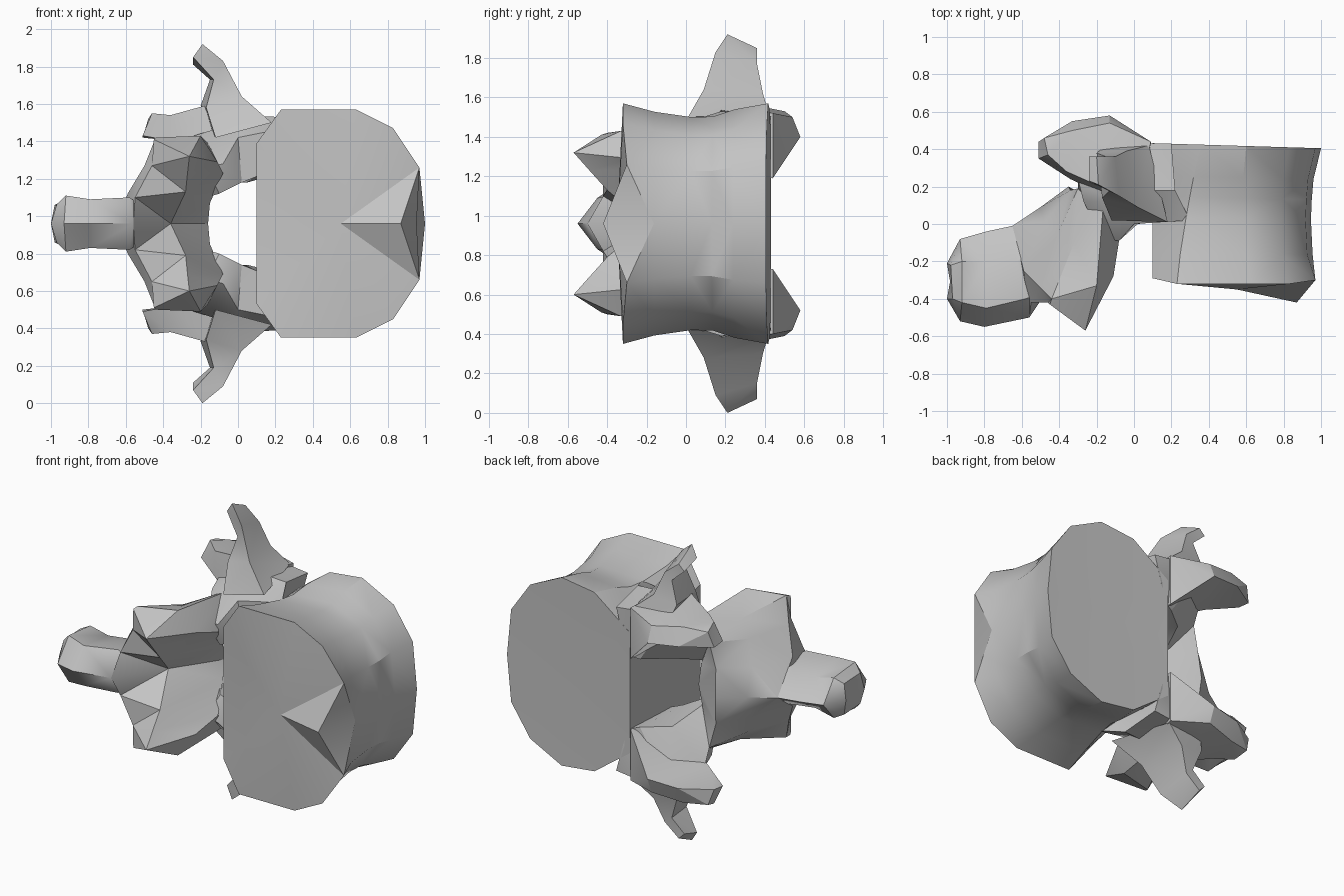
import bpy, bmesh, math
from mathutils import Vector

MID = 0.96  # height of the symmetry plane

cube = bpy.data.objects.get("Cube")
if cube:
    bpy.data.objects.remove(cube, do_unlink=True)

bone = bpy.data.materials.new("bone_grey")
bone.use_nodes = True
bone.diffuse_color = (0.55, 0.55, 0.55, 1)
bone.node_tree.nodes["Principled BSDF"].inputs["Base Color"].default_value = (0.55, 0.55, 0.55, 1)


def loft(name, sections, mirror=False, tips=(None, None), angle=30):
    """Skin equal sections; close each end with a fan round its tip or centre."""
    bm = bmesh.new()
    rings = [[bm.verts.new(p) for p in s] for s in sections]
    n = len(rings[0])
    for a, b in zip(rings, rings[1:]):
        for i in range(n):
            j = (i + 1) % n
            bm.faces.new((a[i], a[j], b[j], b[i]))
    for ring, tip in zip((rings[0], rings[-1]), tips):
        centre = sum((v.co for v in ring), Vector()) / n
        hub = bm.verts.new(tip or centre)
        for i in range(n):
            bm.faces.new((ring[i], ring[(i + 1) % n], hub))
    bmesh.ops.triangulate(bm, faces=[f for f in bm.faces if len(f.verts) > 3])
    bmesh.ops.recalc_face_normals(bm, faces=bm.faces)
    mesh = bpy.data.meshes.new(name)
    bm.to_mesh(mesh)
    bm.free()
    mesh.materials.append(bone)
    ob = bpy.data.objects.new(name, mesh)
    ob.location.z = MID
    bpy.context.collection.objects.link(ob)
    bpy.ops.object.select_all(action='DESELECT')
    ob.select_set(True)
    bpy.context.view_layer.objects.active = ob
    bpy.ops.object.shade_smooth_by_angle(angle=math.radians(angle))
    if mirror:
        mod = ob.modifiers.new("mirror", 'MIRROR')
        mod.use_axis = (False, False, True)
        mod.use_mirror_merge = False


def flip(points):
    return [(x, y, -z) for x, y, z in points]


def whole(half):
    """Complete a half section whose first and last points lie on the plane."""
    return half + flip(half[-2:0:-1])


# Vertebral body: waisted drum along y, its back rim rounder than its front
front = [(.1, 0), (.1, .43), (.23, .61), (.63, .61), (.83, .51), (.97, .3), (1, 0)]
back = [(.1, 0), (.1, .39), (.36, .58), (.6, .61), (.83, .5), (.97, .3), (1, 0)]
front_y = [-.29, -.29, -.32, -.32, -.32, -.3, -.42]
rim = [(x, y, z) for (x, z), y in zip(front, front_y)]
rim[-1] = (.87, -.42, 0)
body = [whole(rim)]
for y, sx, sz in ((-.16, .95, .93), (.03, .94, .885), (.14, .945, .89), (.25, .955, .95), (.42, 1, 1)):
    t = (y + .3) / .72
    ring = [Vector(a).lerp(Vector(b), t) for a, b in zip(front, back)]
    slope = .03 * t
    body.append(whole([(.1 + (p.x - .1) * sx, y + slope * (.5 - p.x), p.y * sz) for p in ring]))
loft("vertebral_body", body, tips=((.55, -.35, 0), (.55, .41, 0)))

# Spinous process
loft("spinous_process", [whole(s) for s in (
    [(-1, -.21, 0), (-.98, -.22, .1), (-.97, -.4, .1), (-1, -.4, 0)],
    [(-.93, -.08, 0), (-.92, -.2, .13), (-.92, -.42, .15), (-.93, -.52, 0)],
    [(-.79, -.04, 0), (-.79, -.2, .1), (-.79, -.45, .13), (-.8, -.55, 0)],
    [(-.65, -.01, 0), (-.63, -.2, .12), (-.58, -.4, .14), (-.56, -.5, 0)],
    [(-.5, .07, 0), (-.53, -.15, .12), (-.52, -.38, .1), (-.5, -.38, 0)])], angle=35)

# Arch: ridged behind, grooved below, ending in the lower articular processes
arch = [
    [(-.35, .2, 0), (-.5, .09, 0), (-.65, -.01, 0), (-.56, -.5, 0), (-.36, -.2, 0), (-.16, .1, 0)],
    [(-.34, .18, .18), (-.48, .01, .16), (-.59, -.25, .16), (-.55, -.42, .14), (-.28, -.4, .17), (-.15, .06, .11)],
    [(-.3, .19, .34), (-.41, -.06, .3), (-.5, -.34, .31), (-.46, -.42, .31), (-.27, -.49, .27), (-.08, -.09, .27)],
    [(-.16, .15, .43), (-.32, -.1, .39), (-.44, -.4, .46), (-.45, -.43, .45), (-.26, -.57, .36), (-.11, -.28, .33)]]
tip = [(-.2, -.33, .47)]
loft("arch", [flip(s) for s in arch[:0:-1]] + arch, tips=(flip(tip)[0], tip[0]))

# Pedicle joining the arch to the body
loft("pedicle", [
    [(.3, .02, .52), (.22, .18, .57), (.2, .43, .53), (.12, .43, .24), (.12, .01, .26)],
    [(0, 0, .46), (.02, .18, .58), (.03, .43, .55), (.05, .4, .22), (.02, 0, .22)],
    [(-.08, -.09, .32), (-.14, .12, .5), (-.14, .42, .5), (-.1, .28, .22), (-.1, -.04, .16)],
    [(-.17, -.08, .3), (-.27, .12, .42), (-.3, .24, .45), (-.3, .19, .34), (-.17, .05, .14)]],
    mirror=True)

# Transverse process: bent blade
loft("transverse_process", [
    [(.18, .01, .54), (.08, .42, .56), (-.15, .42, .5), (-.12, .02, .46)],
    [(.02, .09, .68), (-.04, .39, .66), (-.2, .38, .63), (-.17, .14, .62)],
    [(-.08, .15, .87), (-.1, .36, .81), (-.15, .36, .77), (-.13, .18, .77)],
    [(-.19, .21, .96), (-.2, .36, .89), (-.24, .36, .85), (-.24, .23, .89)]], mirror=True)

# Upper articular process: blunt knob
loft("upper_articular_process", [
    [(-.51, .35, .47), (-.46, .37, .59), (-.48, .46, .56), (-.51, .44, .46)],
    [(-.34, .24, .44), (-.36, .28, .58), (-.33, .5, .57), (-.33, .55, .46)],
    [(-.15, .15, .36), (-.18, .2, .63), (-.13, .54, .54), (-.13, .58, .44)],
    [(.08, .15, .26), (.04, .2, .58), (.09, .44, .56), (.09, .44, .23)]], mirror=True, angle=25)
